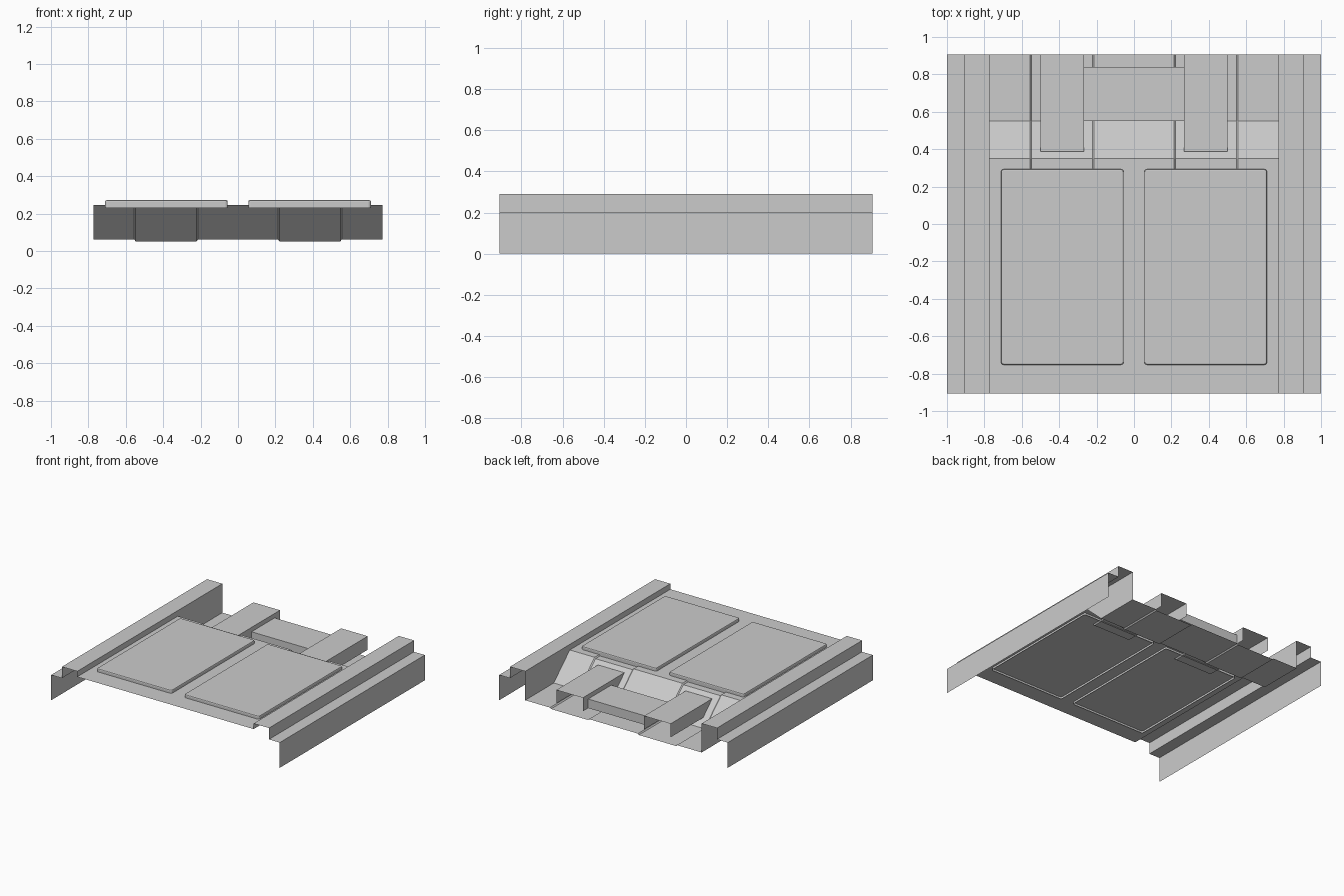
import bpy, bmesh

if "Cube" in bpy.data.objects:
    bpy.data.objects.remove(bpy.data.objects["Cube"])

L = 0.907                      # half length in y
grey = bpy.data.materials.new("light_grey")
grey.diffuse_color = (0.6, 0.6, 0.6, 1)
grey.use_nodes = True
grey.node_tree.nodes["Principled BSDF"].inputs["Base Color"].default_value = grey.diffuse_color


def finish(name, bm):
    me = bpy.data.meshes.new(name)
    bm.to_mesh(me)
    bm.free()
    me.materials.append(grey)
    ob = bpy.data.objects.new(name, me)
    bpy.context.collection.objects.link(ob)
    return ob


def polys(name, faces, mirror=False):
    """Sheet part from a few polygons, optionally mirrored across x."""
    bm = bmesh.new()
    for f in faces:
        bm.faces.new([bm.verts.new(p) for p in f])
        if mirror:
            bm.faces.new([bm.verts.new((-x, y, z)) for x, y, z in reversed(f)])
    bmesh.ops.remove_doubles(bm, verts=bm.verts, dist=1e-4)
    return finish(name, bm)


# Floor sheet: flat front, 45 degree drop, low rear, two shallow pressed channels
side = [(-L, 0.246), (0.2, 0.246), (0.208, 0.246), (0.35, 0.246), (0.55, 0.061), (L, 0.061)]
half = [(0.214, 0), (0.222, 1), (0.547, 1), (0.555, 0), (0.772, 0)]
cols = [(-x, d) for x, d in reversed(half)] + half
bm = bmesh.new()
grid = [[bm.verts.new((x, y, z - (0.009 * d if y > 0.205 else 0))) for x, d in cols]
        for y, z in side]
for r0, r1 in zip(grid, grid[1:]):
    for i in range(len(cols) - 1):
        bm.faces.new((r0[i], r0[i + 1], r1[i + 1], r1[i]))
finish("floor_pan", bm)

# Stepped side sills: open sheet profile run along y
sill = [(1, 0), (1, 0.2), (0.906, 0.2), (0.906, 0.29), (0.772, 0.29)]
faces = [[(a[0], -L, a[1]), (a[0], L, a[1]), (b[0], L, b[1]), (b[0], -L, b[1])]
         for a, b in zip(sill, sill[1:])]
# inner sill wall follows the floor down to the rear
wall = [(-L, 0.29), (L, 0.29), (L, 0.061), (0.55, 0.061), (0.35, 0.246), (-L, 0.246)]
faces.append([(0.772, y, z) for y, z in wall])
polys("side_sills", faces, mirror=True)

# Raised floor panels, hollow underneath
for s, label in ((-1, "left"), (1, "right")):
    bm = bmesh.new()
    bmesh.ops.create_cube(bm, size=1)
    for v in bm.verts:
        v.co = (s * 0.383 + v.co.x * 0.656, -0.23 + v.co.y * 1.046, 0.251 + v.co.z * 0.042)
    bm.normal_update()
    bmesh.ops.delete(bm, geom=[f for f in bm.faces if f.normal.z < -0.5], context='FACES')
    upright = [e for e in bm.edges if abs(e.verts[0].co.z - e.verts[1].co.z) > 0.01]
    bmesh.ops.bevel(bm, geom=upright, offset=0.015, segments=3, profile=0.5, affect='EDGES')
    rim = [e for e in bm.edges if all(v.co.z > 0.27 for v in e.verts)]
    bmesh.ops.bevel(bm, geom=rim, offset=0.008, segments=2, profile=0.5, affect='EDGES')
    finish(label + "_floor_panel", bm)

# Rear rails: open channels whose nose runs into the slope
x0, x1, zt, zb = 0.268, 0.5, 0.215, 0.108
prof = [(L, zt), (0.387, zt), (0.5, zb), (L, zb)]
polys("rear_rails", [
    [(x0, L, zt), (x0, 0.387, zt), (x1, 0.387, zt), (x1, L, zt)],
    [(x1, y, z) for y, z in reversed(prof)],
    [(x0, y, z) for y, z in prof]], mirror=True)

# Cross member between the rails
zc, w = 0.18, 0.268
polys("cross_member", [
    [(-w, 0.552, zc), (w, 0.552, zc), (w, 0.84, zc), (-w, 0.84, zc)],
    [(-w, 0.552, zb), (w, 0.552, zb), (w, 0.552, zc), (-w, 0.552, zc)],
    [(w, 0.84, zb), (-w, 0.84, zb), (-w, 0.84, zc), (w, 0.84, zc)]])
